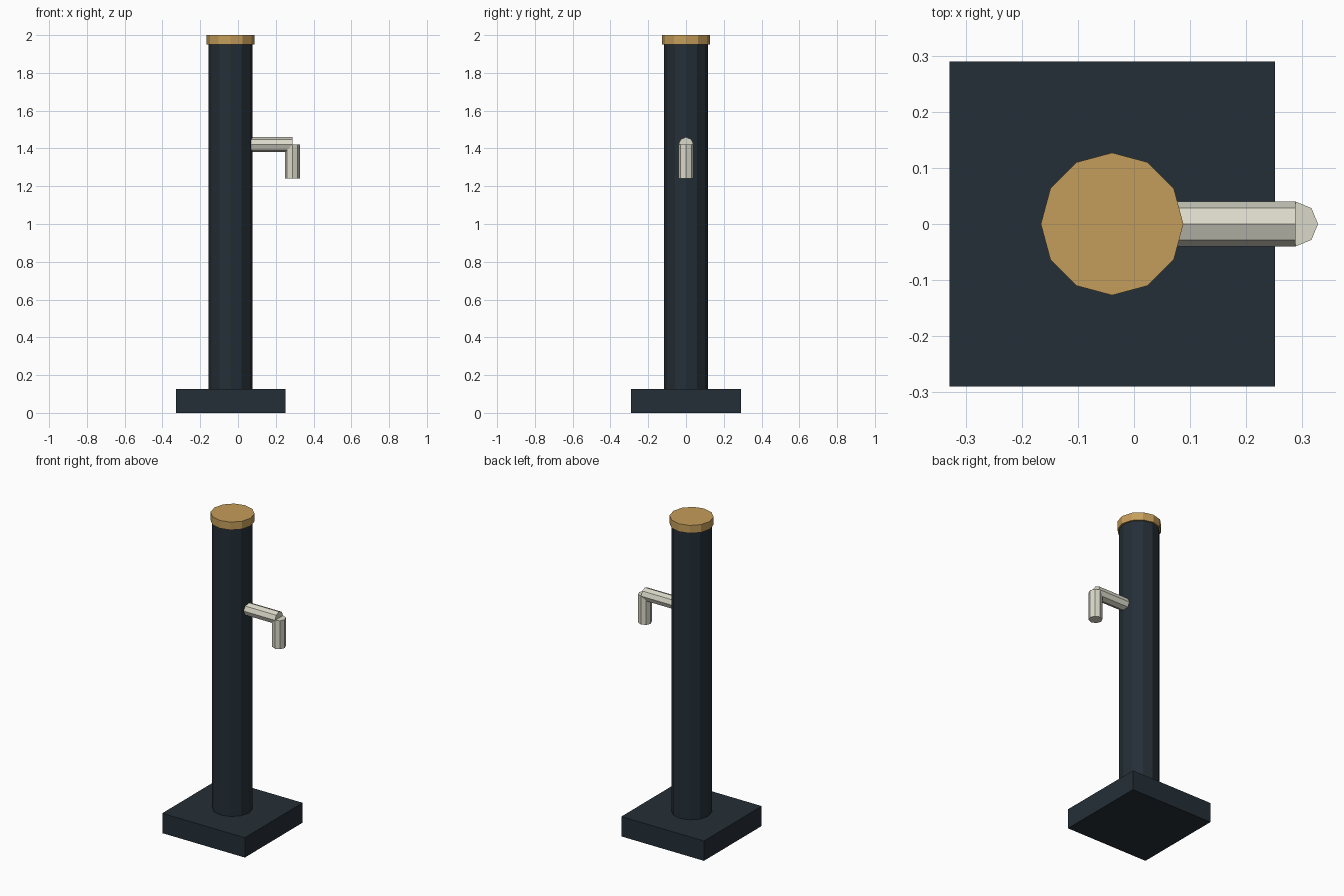
import bpy
from mathutils import Vector

old = bpy.data.objects.get("Cube")
if old:
    bpy.data.objects.remove(old, do_unlink=True)


def make_material(name, rgb):
    mat = bpy.data.materials.new(name)
    mat.use_nodes = True
    mat.diffuse_color = (*rgb, 1)
    mat.node_tree.nodes["Principled BSDF"].inputs["Base Color"].default_value = (*rgb, 1)
    return mat


def rod(name, start, end, radius, sides, mat):
    """Flat-sided cylinder between two points, with a corner on each axis."""
    start, end = Vector(start), Vector(end)
    axis = end - start
    bpy.ops.mesh.primitive_cylinder_add(vertices=sides, radius=radius, depth=axis.length,
                                        location=(start + end) / 2)
    obj = bpy.context.object
    obj.rotation_euler = axis.to_track_quat("Z", "Y").to_euler()
    obj.name = name
    obj.data.materials.append(mat)
    return obj


slate = make_material("dark slate", (0.018, 0.028, 0.038))
brass = make_material("brass", (0.56, 0.34, 0.104))
steel = make_material("pale steel", (0.70, 0.69, 0.58))

POST_X = -0.039
SPOUT_X = 0.288
BASE_TOP = 0.126
CAP_BOTTOM = 1.95
SPOUT_Z = 1.42

# Square foot
bpy.ops.mesh.primitive_cube_add(size=1, location=(POST_X, 0, BASE_TOP / 2))
base = bpy.context.object
base.name = "base"
base.scale = (0.58, 0.58, BASE_TOP)
base.data.materials.append(slate)

# Post and cap
rod("post", (POST_X, 0, BASE_TOP), (POST_X, 0, CAP_BOTTOM), 0.117, 12, slate)
rod("cap", (POST_X, 0, CAP_BOTTOM), (POST_X, 0, 2), 0.127, 12, brass)

# Bent spout: horizontal arm and downward outlet
rod("spout_arm", (0.068, 0, SPOUT_Z), (SPOUT_X, 0, SPOUT_Z), 0.04, 8, steel)
rod("spout_outlet", (SPOUT_X, 0, SPOUT_Z), (SPOUT_X, 0, 1.24), 0.04, 8, steel)
